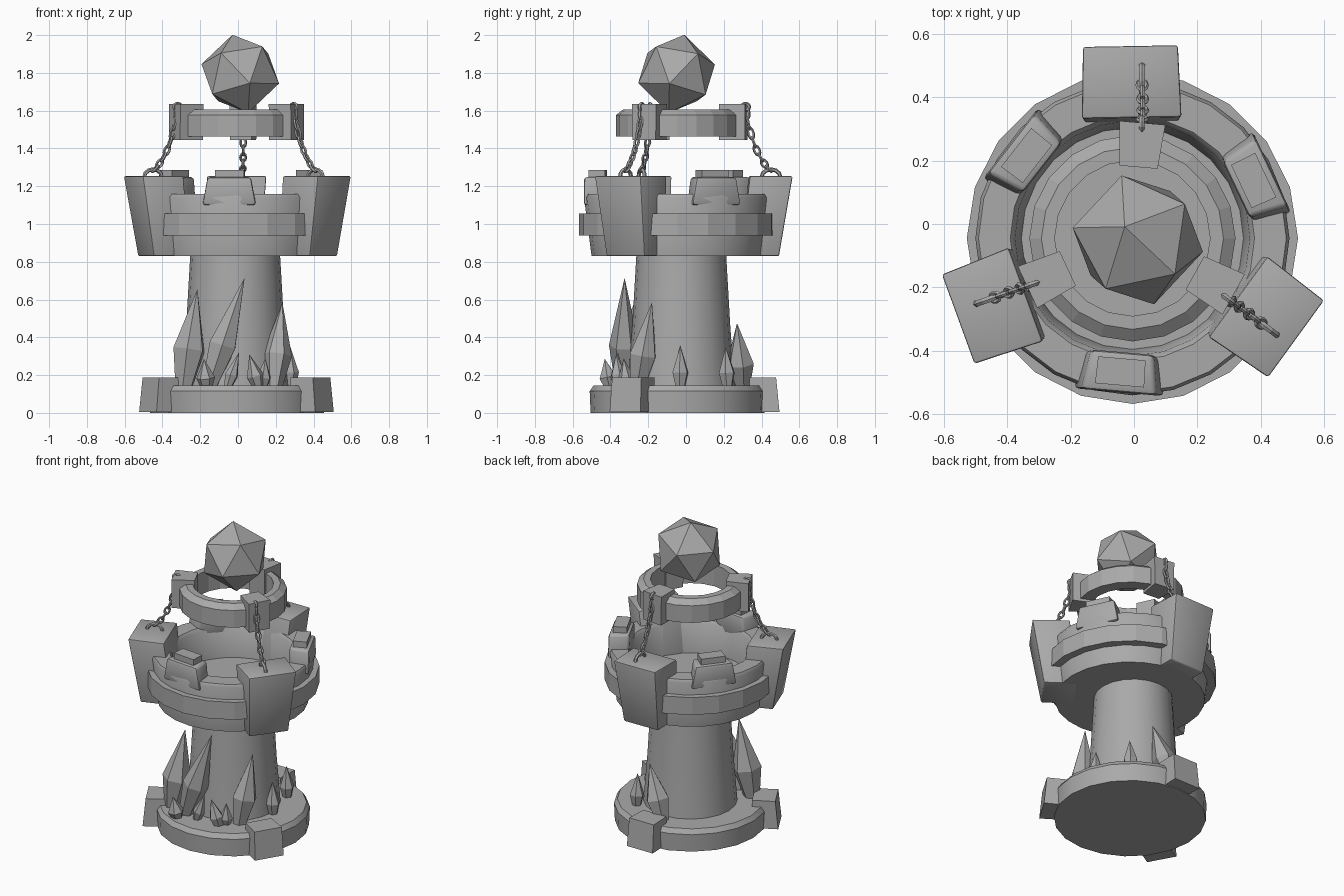
import bpy, bmesh, math
from mathutils import Vector, Matrix

if "Cube" in bpy.data.objects:
    bpy.data.objects.remove(bpy.data.objects["Cube"])

CX, CY = -0.005, -0.045          # tower axis
stone = bpy.data.materials.new("grey stone")
stone.diffuse_color = (0.4, 0.4, 0.4, 1)
stone.use_nodes = True
stone.node_tree.nodes["Principled BSDF"].inputs["Base Color"].default_value = stone.diffuse_color


def finish(name, bm, smooth=None, bevel=0):
    """Turn a bmesh into a named object, optionally bevelled and smoothed."""
    if bevel:
        bmesh.ops.bevel(bm, geom=bm.edges[:], offset=bevel, segments=2,
                        profile=0.5, affect='EDGES')
    bmesh.ops.recalc_face_normals(bm, faces=bm.faces[:])
    me = bpy.data.meshes.new(name)
    bm.to_mesh(me)
    bm.free()
    me.materials.append(stone)
    ob = bpy.data.objects.new(name, me)
    bpy.context.collection.objects.link(ob)
    if smooth:
        bpy.ops.object.select_all(action='DESELECT')
        ob.select_set(True)
        bpy.context.view_layer.objects.active = ob
        bpy.ops.object.shade_smooth_by_angle(angle=math.radians(smooth))
    return ob


def lathe(name, profile, sides, closed=False, smooth=None, centre=(CX, CY)):
    """Revolve an (r, z) profile; open profiles start and end on flat caps."""
    bm = bmesh.new()
    rings = []
    for r, z in profile:
        rings.append([bm.verts.new((centre[0] + r * math.cos(2 * math.pi * i / sides),
                                    centre[1] + r * math.sin(2 * math.pi * i / sides), z))
                      for i in range(sides)])
    pairs = list(zip(rings, rings[1:]))
    if closed:
        pairs.append((rings[-1], rings[0]))
    else:
        bm.faces.new(rings[0])
        bm.faces.new(rings[-1])
    for a, b in pairs:
        for i in range(sides):
            j = (i + 1) % sides
            bm.faces.new((a[i], a[j], b[j], b[i]))
    return finish(name, bm, smooth)


def block(name, angle, low, high, yaw=None, bevel=0, smooth=None):
    """Tapered block facing outward; low/high = (r_in, r_out, w_in, w_out, z)."""
    a = math.radians(angle)
    w = math.radians(angle if yaw is None else yaw)
    out = Vector((math.cos(w), math.sin(w), 0))
    side = Vector((-out.y, out.x, 0))
    bm = bmesh.new()
    loops = []
    mid = (high[0] + high[1]) / 2
    pivot = Vector((CX + mid * math.cos(a), CY + mid * math.sin(a), 0))
    for r0, r1, w0, w1, z in (low, high):
        loops.append([bm.verts.new(pivot + out * (r - mid) + side * s + Vector((0, 0, z)))
                      for r, s in ((r0, -w0 / 2), (r1, -w1 / 2), (r1, w1 / 2), (r0, w0 / 2))])
    b, t = loops
    bm.faces.new(b)
    bm.faces.new(t)
    for i in range(4):
        j = (i + 1) % 4
        bm.faces.new((b[i], b[j], t[j], t[i]))
    return finish(name, bm, smooth, bevel)


def crystal(name, base, tip, r, sides=6, waist=0.4, turn=0.3):
    """Pointed faceted shard with its widest ring at the waist."""
    base, tip = Vector(base), Vector(tip)
    rot = (tip - base).to_track_quat('Z', 'Y').to_matrix()
    bm = bmesh.new()
    rings = []
    for t, k in ((0, 0.5), (waist, 1)):
        c = base.lerp(tip, t)
        rings.append([bm.verts.new(c + rot @ Vector((k * r * math.cos(turn + 2 * math.pi * i / sides),
                                                     k * r * math.sin(turn + 2 * math.pi * i / sides), 0)))
                      for i in range(sides)])
    top = bm.verts.new(tip)
    bm.faces.new(rings[0])
    for i in range(sides):
        j = (i + 1) % sides
        bm.faces.new((rings[0][i], rings[0][j], rings[1][j], rings[1][i]))
        bm.faces.new((rings[1][i], rings[1][j], top))
    return finish(name, bm)


def add_link(bm, mat, length, width, rod, n=10, m=5):
    """Oval chain link lying in the local XZ plane, long along Z."""
    rings = []
    for i in range(n):
        t = 2 * math.pi * i / n
        d = Vector((math.cos(t), 0, math.sin(t)))
        c = Vector((d.x * (width / 2 - rod), 0, d.z * (length / 2 - rod)))
        rings.append([bm.verts.new(mat @ (c + d * rod * math.cos(2 * math.pi * k / m)
                                          + Vector((0, rod * math.sin(2 * math.pi * k / m), 0))))
                      for k in range(m)])
    for i in range(n):
        a, b = rings[i], rings[(i + 1) % n]
        for k in range(m):
            l = (k + 1) % m
            bm.faces.new((a[k], a[l], b[l], b[k]))


def chain(name, start, mid, end, count=8):
    """Links along a sagging curve from the ring block to the pillar top."""
    start, mid, end = Vector(start), Vector(mid), Vector(end)
    curve = [start * (1 - t) ** 2 + mid * 2 * t * (1 - t) + end * t * t
             for t in (i / count for i in range(count + 1))]
    flat = (end - start)
    heading = math.atan2(flat.y, flat.x)
    bm = bmesh.new()
    for i in range(count):
        a, b = curve[i], curve[i + 1]
        d = (b - a).normalized()
        side = Vector((-math.sin(heading), math.cos(heading), 0))
        other = side.cross(d).normalized()
        x, y = (side, other) if i % 2 else (other, -side)
        rot = Matrix((x, y, d)).transposed().to_4x4()
        add_link(bm, Matrix.Translation((a + b) / 2) @ rot,
                 (b - a).length + 0.026, 0.042, 0.0075)
    # anchor ring sunk into the pillar top
    add_link(bm, Matrix.Translation((end.x, end.y, 1.25)) @ Matrix.Rotation(heading, 4, 'Z'),
             0.1, 0.12, 0.011, 12, 6)
    # hook on the ring block
    add_link(bm, Matrix.Translation(start) @ Matrix.Rotation(heading, 4, 'Z'),
             0.055, 0.06, 0.009)
    finish(name, bm)


# Base, column and battlement drum
lathe("base_disc", [(0.46, 0), (0.465, 0.115), (0.445, 0.145)], 20, smooth=30)
lathe("column", [(0.285, 0.13), (0.26, 0.45), (0.237, 0.85)], 20, smooth=40,
      centre=(-0.015, -0.025))
lathe("drum", [(0.455, 0.83), (0.495, 1.14), (0.485, 1.158), (0.385, 1.158),
               (0.37, 1.14), (0.35, 0.95)], 24, smooth=40)
lathe("drum_band", [(0.46, 0.94), (0.522, 0.94), (0.522, 1.056), (0.46, 1.056)], 20, closed=True)

# Upper floating ring with a stepped rim
lathe("floating_ring", [(0.245, 1.463), (0.325, 1.463), (0.325, 1.577), (0.287, 1.607),
                        (0.245, 1.607)], 20, closed=True)

# Three-fold parts: pillars, feet and ring clamps
for n, (angle, yaw) in enumerate(((90.5, 91), (206, 200), (-30.6, -36)), 1):
    block(f"pillar_{n}", angle, (0.33, 0.535, 0.25, 0.25, 0.83),
          (0.38, 0.607, 0.315, 0.30, 1.253), yaw, bevel=0.008, smooth=40)
for n, angle in enumerate((90, 209, -31), 1):
    block(f"foot_block_{n}", angle, (0.38, 0.54, 0.18, 0.19, 0.005),
          (0.38, 0.522, 0.17, 0.18, 0.187))
for n, angle in enumerate((85, 205, -29), 1):
    block(f"ring_clamp_{n}", angle, (0.225, 0.365, 0.115, 0.14, 1.445),
          (0.225, 0.365, 0.12, 0.145, 1.635))

# Merlons with a small cap stone each
for n, angle in enumerate((25.4, 142, 265), 1):
    block(f"merlon_{n}", angle, (0.365, 0.487, 0.24, 0.29, 1.1),
          (0.36, 0.487, 0.195, 0.235, 1.248), bevel=0.015, smooth=40)
    block(f"merlon_cap_{n}", angle, (0.38, 0.465, 0.15, 0.155, 1.22),
          (0.38, 0.465, 0.15, 0.155, 1.287))

# Chains
chain("chain_back", (0.025, 0.315, 1.62), (0.03, 0.35, 1.37), (0.025, 0.45, 1.28))
chain("chain_left", (-0.32, -0.19, 1.62), (-0.35, -0.20, 1.37), (-0.45, -0.235, 1.28))
chain("chain_right", (0.295, -0.235, 1.62), (0.325, -0.255, 1.37), (0.41, -0.32, 1.28))

# Crystals growing around the column: base, tip, radius
shards = [((-0.29, -0.285, 0.12), (-0.215, -0.25, 0.655), 0.09),
          ((-0.16, -0.33, 0.12), (0.035, -0.325, 0.715), 0.08),
          ((0.19, -0.26, 0.12), (0.235, -0.18, 0.585), 0.078),
          ((-0.04, 0.30, 0.12), (0.08, 0.27, 0.475), 0.075),
          ((0.28, -0.03, 0.12), (0.275, -0.03, 0.355), 0.045),
          ((0.21, 0.22, 0.12), (0.21, 0.21, 0.35), 0.045),
          ((-0.165, -0.40, 0.12), (-0.18, -0.43, 0.285), 0.05),
          ((-0.06, -0.36, 0.12), (0.005, -0.36, 0.32), 0.036),
          ((0.11, -0.35, 0.12), (0.06, -0.37, 0.31), 0.045),
          ((0.13, -0.31, 0.12), (0.145, -0.33, 0.29), 0.04)]
for n, (base, tip, r) in enumerate(shards, 1):
    crystal(f"crystal_{n}", base, tip, r, turn=0.5 * n)

# Faceted gem resting on the ring
bm = bmesh.new()
axis = Vector((-0.04, 0.04, 0.2)).to_track_quat('Z', 'Y').to_matrix().to_4x4()
bmesh.ops.create_icosphere(bm, subdivisions=1, radius=0.215,
                           matrix=Matrix.Translation((0.012, -0.05, 1.795)) @ axis
                           @ Matrix.Rotation(math.radians(20), 4, 'Z'))
finish("gem", bm)
